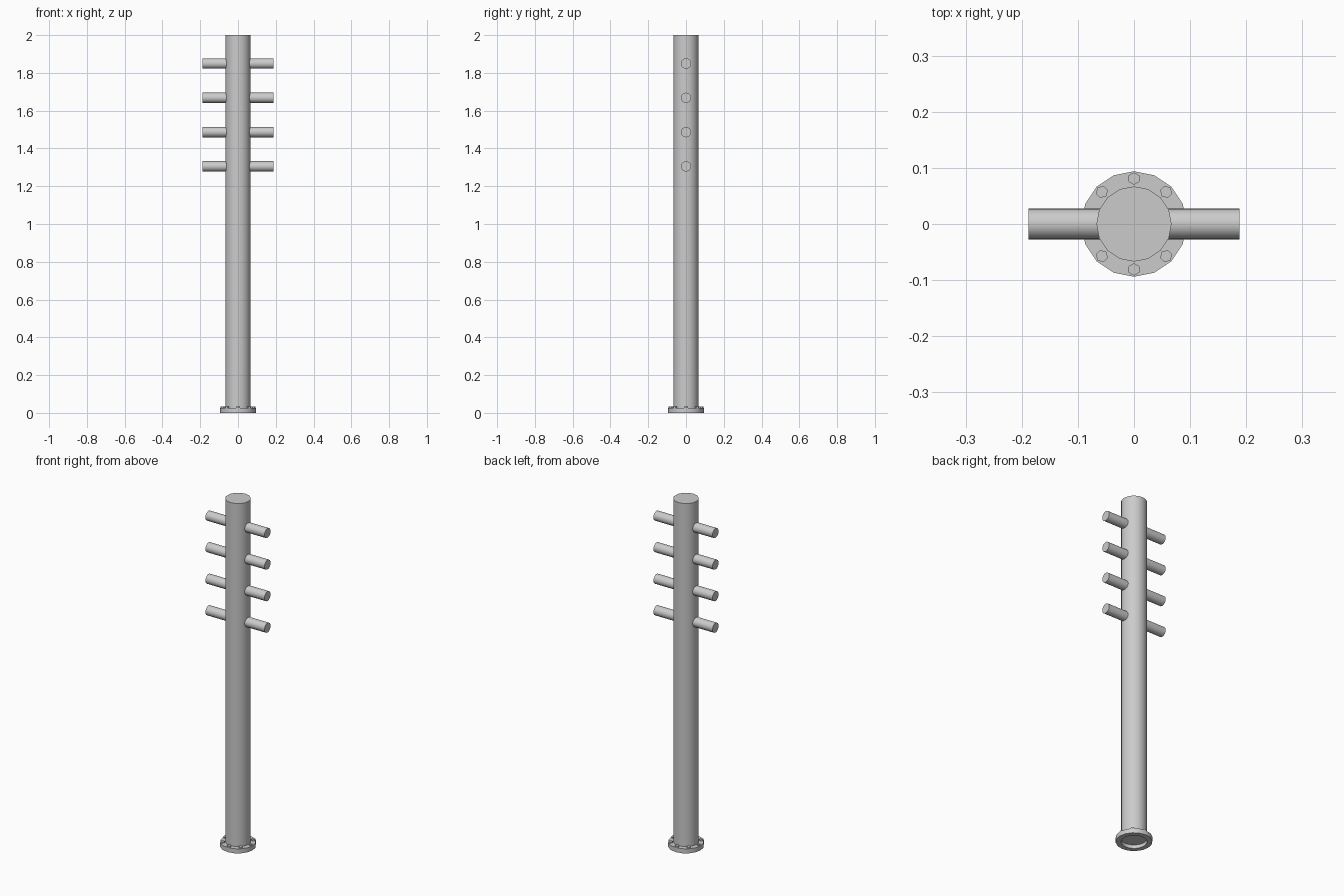
import bpy
import bmesh
import math
from mathutils import Matrix

cube = bpy.data.objects.get("Cube")
if cube:
    bpy.data.objects.remove(cube, do_unlink=True)

steel = bpy.data.materials.new("grey_steel")
steel.use_nodes = True
colour = (0.6, 0.6, 0.6, 1)
steel.diffuse_color = colour
steel.node_tree.nodes["Principled BSDF"].inputs["Base Color"].default_value = colour


def finish(name, bm, smooth=True):
    bmesh.ops.recalc_face_normals(bm, faces=bm.faces)
    mesh = bpy.data.meshes.new(name)
    bm.to_mesh(mesh)
    bm.free()
    mesh.materials.append(steel)
    obj = bpy.data.objects.new(name, mesh)
    bpy.context.collection.objects.link(obj)
    if smooth:
        bpy.ops.object.select_all(action="DESELECT")
        obj.select_set(True)
        bpy.context.view_layer.objects.active = obj
        bpy.ops.object.shade_smooth_by_angle(angle=math.radians(40))
    return obj


def cylinder(name, radius, length, sides, matrix, smooth=True):
    bm = bmesh.new()
    bmesh.ops.create_cone(bm, cap_ends=True, segments=sides, radius1=radius,
                          radius2=radius, depth=length, matrix=matrix)
    return finish(name, bm, smooth)


# Upright post, its foot slightly recessed inside the flange
foot, top = 0.02, 2.0
cylinder("post", 0.067, top - foot, 16, Matrix.Translation((0, 0, (foot + top) / 2)))

# Horizontal pegs passing through the post
sideways = Matrix.Rotation(math.pi / 2, 4, "Y")
for i in range(4):
    height = 1.305 + i * 0.1815
    cylinder(f"cross_peg_{i + 1}", 0.0275, 0.376, 16,
             Matrix.Translation((0, 0, height)) @ sideways)

# Base flange: a square section spun into a ring
bm = bmesh.new()
section = [(0.067, 0), (0.094, 0), (0.094, 0.026), (0.067, 0.026)]
verts = [bm.verts.new((r, 0, z)) for r, z in section]
edges = [bm.edges.new((verts[i - 1], verts[i])) for i in range(4)]
bmesh.ops.spin(bm, geom=verts + edges, cent=(0, 0, 0), axis=(0, 0, 1),
               angle=math.tau, steps=16, use_merge=True)
bmesh.ops.remove_doubles(bm, verts=bm.verts, dist=0.0001)
finish("base_flange", bm)

# Hexagonal bolt heads around the flange
for i in range(8):
    turn = Matrix.Rotation(i * math.tau / 8, 4, "Z")
    cylinder(f"flange_bolt_{i + 1}", 0.011, 0.012, 6,
             turn @ Matrix.Translation((0.081, 0, 0.027)) @ Matrix.Rotation(math.pi / 6, 4, "Z"),
             smooth=False)
